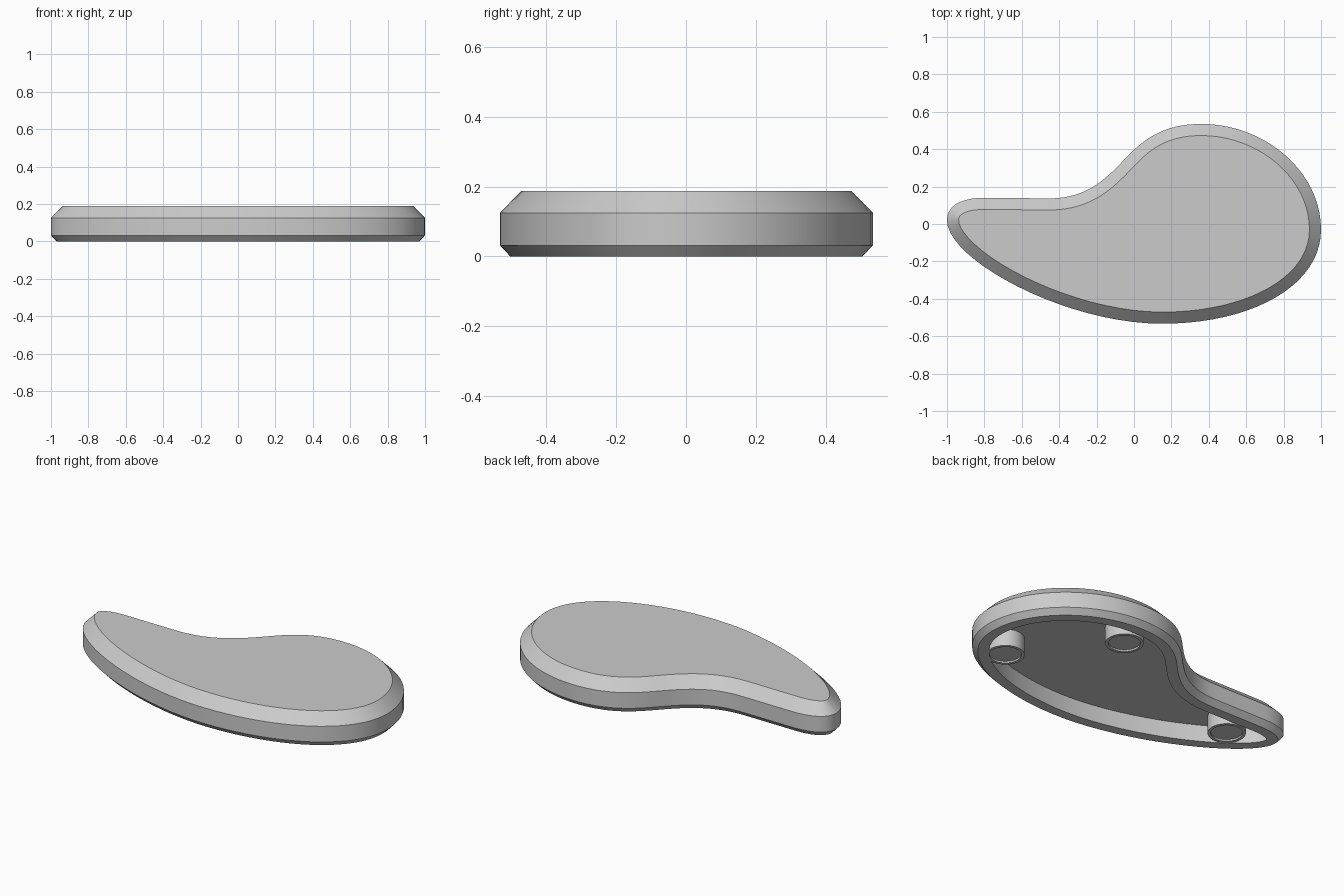
import bpy, bmesh, math
from mathutils import Vector
from mathutils.geometry import interpolate_bezier

cube = bpy.data.objects.get("Cube")
if cube:
    bpy.data.objects.remove(cube, do_unlink=True)

# Single plain grey
GREY = (0.6, 0.6, 0.6, 1)
mat = bpy.data.materials.new("light grey")
mat.use_nodes = True
mat.diffuse_color = GREY
mat.node_tree.nodes["Principled BSDF"].inputs["Base Color"].default_value = GREY

STEPS = 20
TOP, CEILING = 0.188, 0.1

# Outline knots, clockwise: handle in, knot, handle out
KNOTS = [
    ((-1, -.19), (-1, .02), (-1, .1)),
    ((-.92, .14), (-.8, .14), (-.7, .14)),
    ((-.56, .137), (-.45, .137), (-.27, .137)),
    ((-.17, .225), (-.09, .305), (0, .395)),
    ((.1, .535), (.36, .535), (.7, .535)),
    ((1, .28), (1, -.03), (1, -.33)),
    ((.63, -.533), (.15, -.533), (-.37, -.533)),
]


def sample_outline():
    points = []
    for i, (_, knot, out) in enumerate(KNOTS):
        h_in, nxt, _ = KNOTS[(i + 1) % len(KNOTS)]
        points += interpolate_bezier(*map(Vector, (knot, out, h_in, nxt)), STEPS + 1)[:-1]
    return [Vector(p[:2]) for p in points]


def inset(points, distance):
    result = []
    for i, p in enumerate(points):
        t = (points[(i + 1) % len(points)] - points[i - 1]).normalized()
        result.append(p + Vector((t.y, -t.x)) * distance)
    return result


def loft(name, rings):
    """Join rings of (points, z) with quads and close both ends."""
    bm = bmesh.new()
    loops = [[bm.verts.new((p.x, p.y, z)) for p in pts] for pts, z in rings]
    for a, b in zip(loops, loops[1:]):
        for i in range(len(a)):
            j = (i + 1) % len(a)
            bm.faces.new((a[i], a[j], b[j], b[i]))
    bm.faces.new(loops[0])
    bm.faces.new(loops[-1])
    bmesh.ops.recalc_face_normals(bm, faces=bm.faces)
    mesh = bpy.data.meshes.new(name)
    bm.to_mesh(mesh)
    bm.free()
    mesh.materials.append(mat)
    obj = bpy.data.objects.new(name, mesh)
    bpy.context.collection.objects.link(obj)
    bpy.ops.object.select_all(action='DESELECT')
    obj.select_set(True)
    bpy.context.view_layer.objects.active = obj
    bpy.ops.object.shade_smooth_by_angle(angle=math.radians(30))
    return obj


def circle(center, radius, count=48):
    return [Vector(center) + radius * Vector((math.cos(a), math.sin(a)))
            for a in (math.tau * i / count for i in range(count))]


# Chamfered shell, hollow underneath: from the top face around to the ceiling
outline = sample_outline()
SECTION = [(.062, TOP), (0, .125), (0, .032), (.03, 0), (.09, 0), (.09, CEILING)]
loft("curved_shell", [(inset(outline, d), z) for d, z in SECTION])

# Three round support posts with a shallow recess in the foot
POSTS = {"right_post": (.75, -.18), "back_post": (.34, .325), "tip_post": (-.7, -.06)}
POST_SECTION = [(.103, CEILING + .01), (.103, 0), (.086, 0), (.086, .01)]
for name, center in POSTS.items():
    loft(name, [(circle(center, r), z) for r, z in POST_SECTION])
